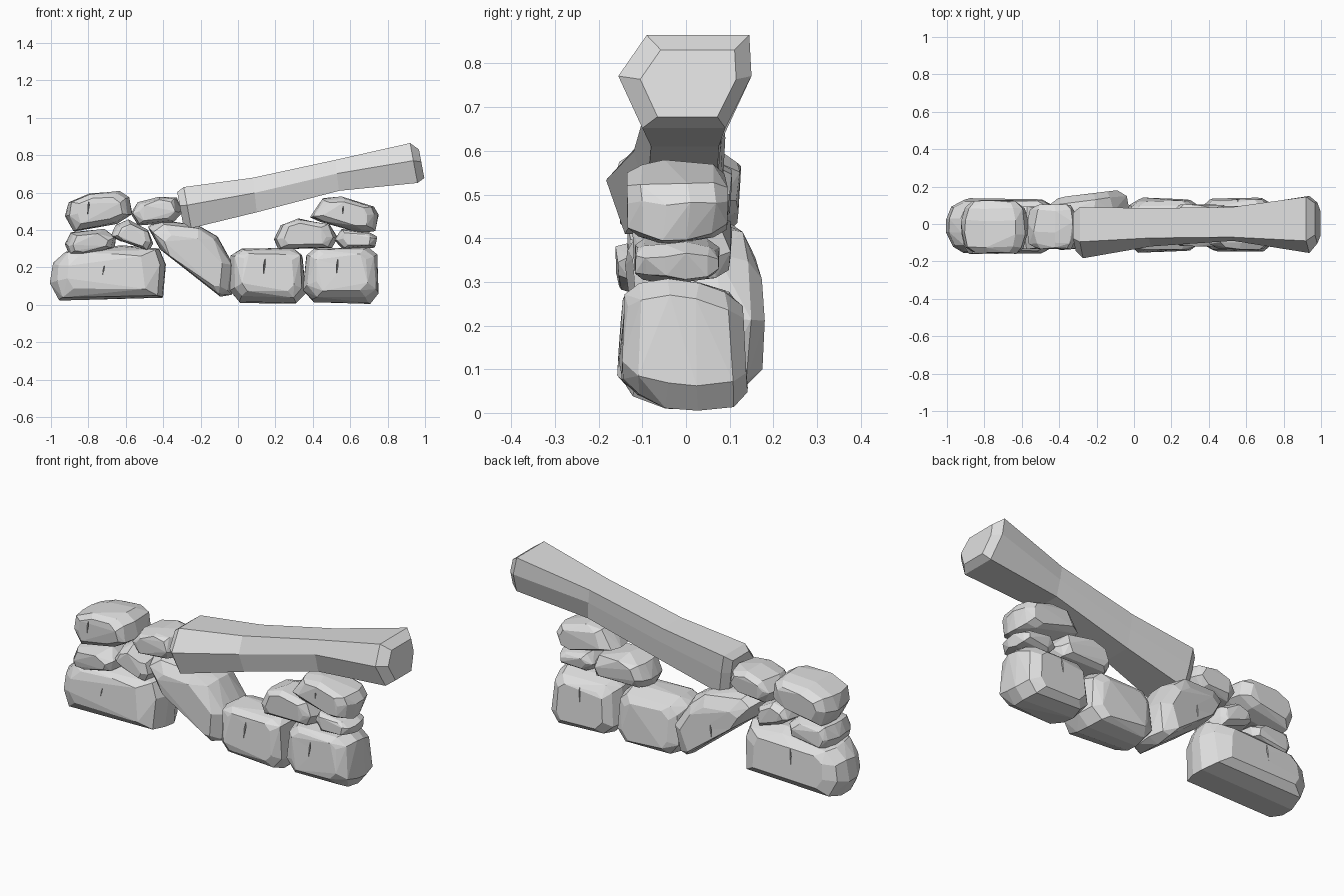
import bpy, bmesh, random
from mathutils import Vector

random.seed(4)
old = bpy.data.objects.get("Cube")
if old:
    bpy.data.objects.remove(old, do_unlink=True)

stone_grey = bpy.data.materials.new("stone_grey")
stone_grey.use_nodes = True
grey = (0.74, 0.74, 0.74, 1)
stone_grey.diffuse_color = grey
stone_grey.node_tree.nodes["Principled BSDF"].inputs["Base Color"].default_value = grey


def finish(name, bm):
    """Turn a bmesh into a flat shaded stone object."""
    bmesh.ops.recalc_face_normals(bm, faces=bm.faces[:])
    mesh = bpy.data.meshes.new(name)
    bm.to_mesh(mesh)
    bm.free()
    mesh.materials.append(stone_grey)
    obj = bpy.data.objects.new(name, mesh)
    bpy.context.collection.objects.link(obj)
    return obj


def stone(name, outline, front, back, lean=0.0, skew=0.0, taper=0.0, pivot=None, rough=0.007):
    """Chipped boulder: hull of an x-z outline that shrinks to a pivot at front and back."""
    bm = bmesh.new()
    centre = sum((Vector(p) for p in outline), Vector((0, 0))) / len(outline)
    pivot = Vector(pivot) if pivot else centre
    middle, half = (front + back) / 2, (back - front) / 2
    for depth, size in ((-1, 0.68), (-0.76, 0.9), (-0.25, 1), (0.25, 1), (0.76, 0.9), (1, 0.68)):
        for point in outline:
            p = pivot + (Vector(point) - pivot) * size
            narrowing = 1 - taper * (p.y - centre.y)
            y = middle + depth * half * narrowing + skew * (p.x - centre.x)
            z = p.y + lean * depth * half
            chip = [random.uniform(-rough, rough) for axis in range(3)]
            bm.verts.new(Vector((p.x, y, z)) + Vector(chip))
    hull = bmesh.ops.convex_hull(bm, input=bm.verts[:])
    unused = {g for g in hull["geom_interior"] if isinstance(g, bmesh.types.BMVert)}
    bmesh.ops.delete(bm, geom=list(unused), context="VERTS")
    bmesh.ops.dissolve_limit(bm, angle_limit=0.1, verts=bm.verts[:], edges=bm.edges[:])
    return finish(name, bm)


def crack(obj, x, y, z, length, slant=0.1):
    """Carve a thin upright split into the face of a stone."""
    bm = bmesh.new()
    for dx, dy, dz in ((-0.005, 0, 0.3), (0.005, 0, 0.3), (0, -0.04, 0.1),
                       (0, 0.04, 0.1), (0, 0, 1), (0, 0, -1)):
        bm.verts.new((x + dx + slant * dz * length / 2, y + dy, z + dz * length / 2))
    bmesh.ops.convex_hull(bm, input=bm.verts[:])
    cutter = finish("crack_cutter", bm)
    cutter.hide_render = True
    cut = obj.modifiers.new("crack", "BOOLEAN")
    cut.operation = "DIFFERENCE"
    cut.solver = "EXACT"
    cut.object = cutter
    graph = bpy.context.evaluated_depsgraph_get()
    carved = bpy.data.meshes.new_from_object(obj.evaluated_get(graph))
    obj.modifiers.clear()
    obj.data = carved
    bpy.data.objects.remove(cutter, do_unlink=True)


# Foundation stones
base_left = stone("base_stone_left", [(-1, .12), (-.99, .22), (-.93, .285), (-.62, .315),
                  (-.42, .30), (-.39, .22), (-.4, .04), (-.96, .03)], -.145, .125, taper=.6)
block = [(-.2, .08), (-.19, .26), (-.14, .30), (.14, .30), (.19, .26), (.2, .07),
         (.15, .01), (-.15, .02)]
base_mid = stone("base_stone_middle", [(x + .157, z) for x, z in block], -.145, .13, -.1, taper=.4)
base_right = stone("base_stone_right", [(x + .552, z) for x, z in block], -.14, .13, -.1, taper=.4)

# Slab that has slid down into the gap, widest along its underside
slab = stone("slanted_stone", [(-.48, .41), (-.42, .45), (-.21, .43), (-.11, .36),
             (-.02, .22), (-.04, .06), (-.09, .05), (-.42, .30)], -.12, .16,
             skew=.1, pivot=(-.23, .205))

# Left pile
stone("left_small_stone", [(-.92, .32), (-.89, .39), (-.72, .40), (-.65, .36),
      (-.66, .30), (-.84, .26), (-.9, .27)], -.155, .09)
stone("left_wedge_stone", [(-.68, .37), (-.65, .43), (-.58, .45), (-.48, .40),
      (-.46, .33), (-.48, .29), (-.63, .34)], -.13, .09)
left_cap = stone("left_cap_stone", [(-.92, .48), (-.90, .55), (-.80, .595), (-.63, .61),
                 (-.58, .57), (-.57, .48), (-.65, .43), (-.88, .39)], -.155, .12)
stone("left_inner_stone", [(-.575, .49), (-.53, .55), (-.42, .58), (-.33, .57),
      (-.30, .50), (-.35, .44), (-.53, .43)], -.13, .10)

# Right pile
stone("right_wide_stone", [(.19, .35), (.23, .43), (.32, .46), (.49, .43),
      (.53, .36), (.50, .30), (.22, .30)], -.12, .10)
stone("right_small_stone", [(.52, .35), (.55, .40), (.70, .39), (.74, .36),
      (.73, .31), (.56, .30)], -.115, .07)
right_cap = stone("right_cap_stone", [(.39, .47), (.45, .57), (.56, .575), (.72, .53),
                  (.745, .48), (.73, .40), (.66, .39), (.44, .45)], -.13, .09)

# Splits in the stone faces
crack(base_left, -.72, -.13, .18, .11, .2)
crack(base_left, -.72, .12, .2, .11)
crack(base_mid, .14, -.14, .2, .11)
crack(base_right, .53, -.135, .2, .11)
crack(base_right, .55, .125, .2, .11)
crack(slab, -.26, .15, .24, .1)
crack(left_cap, -.8, -.145, .52, .09)
crack(right_cap, .56, -.12, .5, .08)


def beam_ring(top, bottom, top_front, ridge_front, base_front, top_back, ridge_back, base_back):
    """Six-sided cross-section with a ridge halfway up the front and back."""
    t, b = Vector((top[0], 0, top[1])), Vector((bottom[0], 0, bottom[1]))
    mid = t.lerp(b, 0.44)
    sides = ((t, top_front), (mid, ridge_front), (b, base_front),
             (b, base_back), (mid, ridge_back), (t, top_back))
    return [p + Vector((0, y, 0)) for p, y in sides]


def end_cap(ring, size, shift):
    centre = sum(ring, Vector()) / len(ring)
    return [centre + (p - centre) * size + Vector(shift) for p in ring]


# Long waisted lintel resting on the slab
rings = [
    beam_ring((-.29, .63), (-.25, .41), -.095, -.183, -.14, .09, .085, .07),
    beam_ring((.08, .68), (.10, .495), -.075, -.12, -.09, .085, .08, .07),
    beam_ring((.52, .775), (.54, .61), -.07, -.09, -.08, .09, .087, .075),
    beam_ring((.92, .865), (.96, .652), -.09, -.155, -.10, .145, .15, .09),
]
rings.insert(0, end_cap(rings[0], 0.75, (-.04, 0, 0)))
rings.append(end_cap(rings[-1], 0.72, (.042, .005, -.005)))
bm = bmesh.new()
loops = [[bm.verts.new(p) for p in ring] for ring in rings]
for a, b in zip(loops, loops[1:]):
    for i in range(len(a)):
        j = (i + 1) % len(a)
        bm.faces.new((a[i], a[j], b[j], b[i]))
bm.faces.new(loops[0])
bm.faces.new(loops[-1])
finish("lintel_beam", bm)
